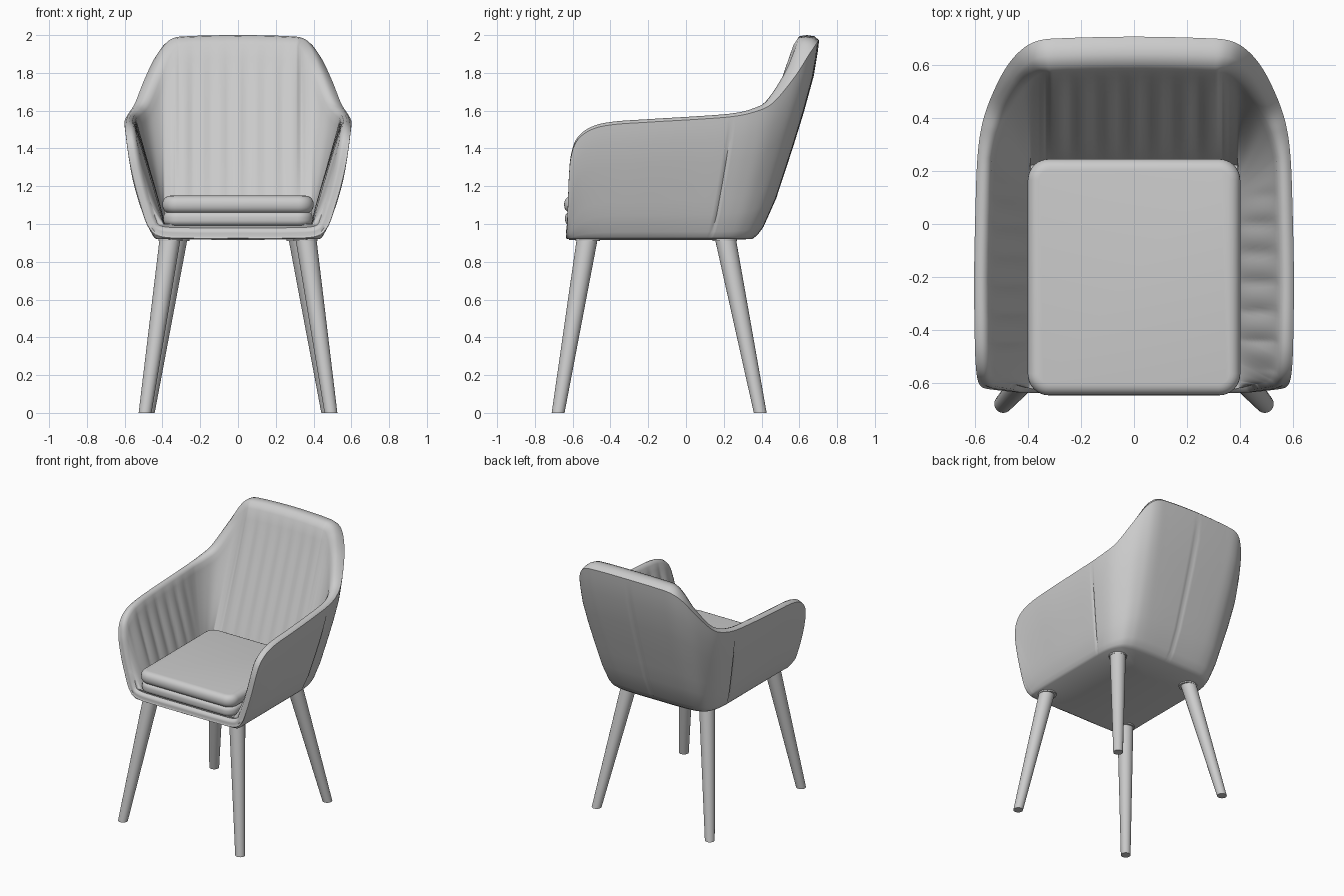
import bpy, bmesh, math
from mathutils import Vector

cube = bpy.data.objects.get("Cube")
if cube:
    bpy.data.objects.remove(cube)

grey = bpy.data.materials.new("grey_fabric")
grey.use_nodes = True
GREY = (0.6, 0.6, 0.6, 1)
grey.diffuse_color = GREY
grey.node_tree.nodes["Principled BSDF"].inputs["Base Color"].default_value = GREY


def finish(bm, name, angle=40, mirror=False):
    bmesh.ops.remove_doubles(bm, verts=bm.verts, dist=0.0005)
    bmesh.ops.recalc_face_normals(bm, faces=bm.faces)
    mesh = bpy.data.meshes.new(name)
    bm.to_mesh(mesh)
    bm.free()
    mesh.materials.append(grey)
    ob = bpy.data.objects.new(name, mesh)
    bpy.context.collection.objects.link(ob)
    bpy.ops.object.select_all(action='DESELECT')
    ob.select_set(True)
    bpy.context.view_layer.objects.active = ob
    bpy.ops.object.shade_smooth_by_angle(angle=math.radians(angle))
    if mirror:
        mod = ob.modifiers.new("Mirror", 'MIRROR')
        mod.merge_threshold = 0.001


def spline(points, per_seg):
    """Smooth path through points, symmetric about x = 0 at both ends."""
    flip = Vector((-1, 1, 1))
    p = [Vector(q) for q in points]
    p = [p[1] * flip] + p + [p[-2] * flip]
    out = []
    for i in range(1, len(p) - 2):
        a, b, c, d = p[i - 1:i + 3]
        for j in range(per_seg):
            t = j / per_seg
            out.append(b + 0.5 * t * (c - a + t * (2 * a - 5 * b + 4 * c - d
                                                   + t * (3 * (b - c) + d - a))))
    return out + [p[-2]]


def ramp(value, start, end):
    return min(max((value - start) / (end - start), 0), 1)


# Shell: edge and base paths run from the front lip, up the arm, to the back centre
RIM = [(0, -.635, .925), (.25, -.635, .925), (.41, -.635, .935), (.475, -.63, .99),
       (.52, -.625, 1.12), (.555, -.62, 1.25), (.577, -.61, 1.36), (.59, -.58, 1.45),
       (.597, -.51, 1.51), (.6, -.4, 1.54), (.602, -.2, 1.555), (.597, .05, 1.57),
       (.59, .24, 1.585), (.575, .36, 1.61), (.545, .46, 1.66), (.49, .575, 1.8),
       (.43, .65, 1.92), (.36, .69, 1.98), (.25, .7, 1.995), (0, .705, 2)]
BASE = [(0, -.62), (.25, -.62), (.38, -.62), (.42, -.615), (.43, -.59), (.43, -.56),
        (.43, -.52), (.43, -.47), (.43, -.42), (.43, -.35), (.43, -.22), (.43, -.04),
        (.43, .12), (.425, .2), (.41, .26), (.38, .31), (.33, .335), (.27, .345),
        (.17, .35), (0, .35)]
OUTER = [(0, 0), (.02, .08), (.06, .17), (.2, .36), (.32, .48), (.45, .61),
         (.62, .77), (.8, .92), (.92, .98), (.975, 1)]
SEG = 12
SEAM = 12
LINING_ROWS = 14

rims = spline(RIM, SEG)
bases = spline([(x, y, .92) for x, y in BASE], SEG)
end = len(rims) - 1
columns = []
for k, (rim, base) in enumerate(zip(rims, bases)):
    idx = k / SEG
    # direction through the padding: up at the lip, sideways at the arm, forward at the back
    front = ramp(idx, 2, 4) * math.pi / 2
    turn = ramp(idx, SEAM, SEAM + 5.5)
    back = turn * math.pi / 2
    inward = Vector((-math.sin(front) * math.cos(back), -math.sin(back), math.cos(front)))
    thick = .055 + .075 * turn
    tangent = rims[min(k + 1, end)] - rims[max(k - 1, 0)]
    outward = tangent.cross(inward).normalized()
    groove = .008 if k in (SEAM * SEG, end) else 0
    floor_y = min(base.y, .12)
    col = [Vector((0, floor_y, .915))]
    # outer skin with sewn seams
    for s, f in OUTER:
        p = base.lerp(rim, f)
        p.z = base.z + (rim.z - base.z) * s
        col.append(p + inward * (groove if .03 < s < .9 else 0))
    # rounded edge
    for across, drop in ((.2, .006), (.5, 0), (.8, .006)):
        col.append(rim + inward * thick * across - outward * drop)
    # fluted lining
    top = rim + inward * thick - outward * (.022 + .025 * turn)
    low = Vector((min(top.x, .39), min(base.y, .12 + (base.y - .12) * .5), 1.0))
    arm_flutes = ramp(idx, 6, 8) * (1 - ramp(idx, 11, 11.8))
    back_flutes = ramp(idx, 16, 17)
    for n in range(LINING_ROWS):
        s = n / (LINING_ROWS - 1)
        p = top.lerp(low, s ** 1.1)
        p.z = top.z + (low.z - top.z) * s
        wave = (arm_flutes * abs(math.sin(math.pi * p.y / .11))
                + back_flutes * abs(math.cos(math.pi * p.x / .095)))
        col.append(p + inward * .012 * wave * math.sin(math.pi * s) ** .5
                   if 0 < s < 1 else p)
    col.append(Vector((0, floor_y, .995)))
    for p in col:
        p.x = 0 if k in (0, end) else max(p.x, 0)
    columns.append(col)

bm = bmesh.new()
grid = [[bm.verts.new(p) for p in col] for col in columns]
for a, b in zip(grid, grid[1:]):
    for i in range(len(a) - 1):
        bm.faces.new((a[i], a[i + 1], b[i + 1], b[i]))
finish(bm, "shell", 50, mirror=True)


def slab(name, half_x, y0, y1, z0, z1, corner, edge):
    bm = bmesh.new()
    bmesh.ops.create_cube(bm, size=1)
    for v in bm.verts:
        v.co = (v.co.x * 2 * half_x, (y0 + y1) / 2 + v.co.y * (y1 - y0),
                (z0 + z1) / 2 + v.co.z * (z1 - z0))
    upright = [e for e in bm.edges if abs(e.verts[0].co.z - e.verts[1].co.z) > .01]
    bmesh.ops.bevel(bm, geom=upright, offset=corner, segments=8, profile=.5, affect='EDGES')
    flat = [e for e in bm.edges if abs(e.verts[0].co.z - e.verts[1].co.z) < .001]
    bmesh.ops.bevel(bm, geom=flat, offset=edge, segments=5, profile=.5, affect='EDGES')
    finish(bm, name, 35)


# Seat cushion in two sewn halves
slab("cushion_lower", .395, -.64, .235, .99, 1.066, .08, .03)
slab("cushion_upper", .4, -.645, .245, 1.056, 1.15, .08, .042)


def tapered(name, low, high, r_low, r_high, sides=28):
    bm = bmesh.new()
    rings = []
    for centre, r in ((low, r_low), (high, r_high)):
        rings.append([bm.verts.new((centre[0] + r * math.cos(a), centre[1] + r * math.sin(a), centre[2]))
                      for a in (2 * math.pi * i / sides for i in range(sides))])
    for i in range(sides):
        j = (i + 1) % sides
        bm.faces.new((rings[0][i], rings[0][j], rings[1][j], rings[1][i]))
    for ring in rings:
        bm.faces.new(ring)
    finish(bm, name)


# Splayed legs with thin mounting collars
LEGS = {"front": ((.492, -.677, 0), (.357, -.52, .94)),
        "rear": ((.475, .393, 0), (.32, .205, .94))}
for side, sx in (("left", 1), ("right", -1)):
    for end_name, (low, high) in LEGS.items():
        foot, head = [(sx * p[0], p[1], p[2]) for p in (low, high)]
        tapered(f"{end_name}_{side}_leg", foot, head, .034, .056)
        tapered(f"{end_name}_{side}_collar", (head[0], head[1], .909),
                (head[0], head[1], .92), .064, .064)
